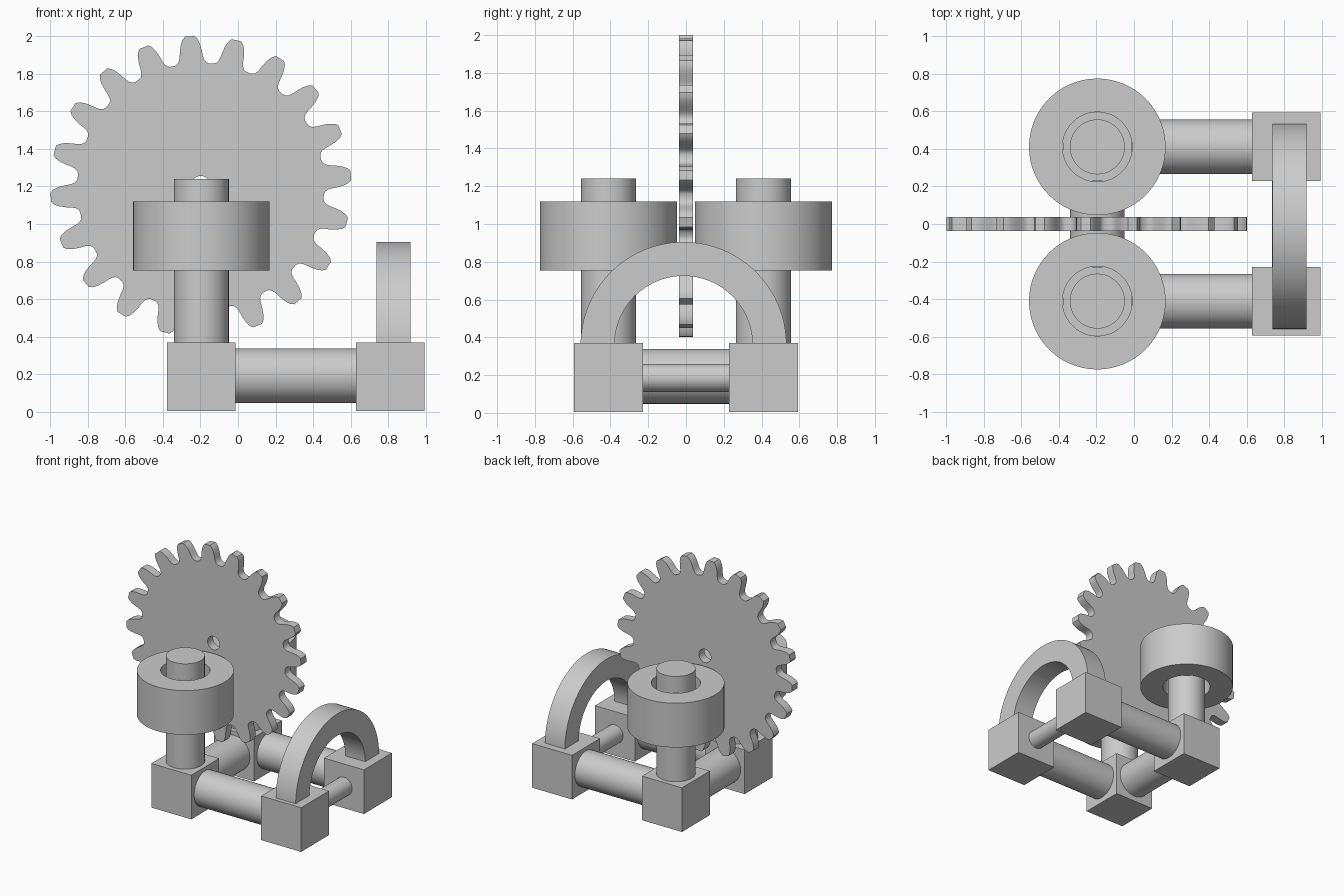
import bpy, bmesh
from math import radians, cos, sin, pi
from mathutils import Matrix, Vector

if "Cube" in bpy.data.objects:
    bpy.data.objects.remove(bpy.data.objects["Cube"])

X0, X1 = -0.195, 0.81      # column and arch positions along x
Y = 0.41                   # side offset
HZ = 0.187                 # block centre height


def finish(bm, name, smooth=True):
    bmesh.ops.recalc_face_normals(bm, faces=bm.faces)
    me = bpy.data.meshes.new(name)
    bm.to_mesh(me)
    bm.free()
    ob = bpy.data.objects.new(name, me)
    bpy.context.collection.objects.link(ob)
    if smooth:
        bpy.ops.object.select_all(action='DESELECT')
        ob.select_set(True)
        bpy.context.view_layer.objects.active = ob
        bpy.ops.object.shade_smooth_by_angle(angle=radians(30))
    return ob


def box(name, centre, size):
    bm = bmesh.new()
    bmesh.ops.create_cube(bm, size=size, matrix=Matrix.Translation(centre))
    return finish(bm, name, False)


def rod(name, a, b, r):
    a, b = Vector(a), Vector(b)
    rot = (b - a).to_track_quat('Z', 'Y').to_matrix().to_4x4()
    bm = bmesh.new()
    bmesh.ops.create_cone(bm, cap_ends=True, segments=64, radius1=r, radius2=r,
                          depth=(b - a).length,
                          matrix=Matrix.Translation((a + b) / 2) @ rot)
    return finish(bm, name)


def band(name, outer, inner, place, closed=True):
    """Flat band between two polar profiles [(r, angle)], given thickness by place(u, v, side)."""
    bm = bmesh.new()
    rows = [[bm.verts.new(place(r * cos(t), r * sin(t), s)) for r, t in loop]
            for loop, s in ((outer, -1), (outer, 1), (inner, 1), (inner, -1))]
    n = len(outer)
    for k in range(4):
        p, q = rows[k], rows[(k + 1) % 4]
        for i in range(n if closed else n - 1):
            j = (i + 1) % n
            bm.faces.new((p[i], p[j], q[j], q[i]))
    if not closed:
        for i in (0, n - 1):
            bm.faces.new([row[i] for row in rows])
    return finish(bm, name)


def arc(r, n, sweep=2 * pi, closed=True):
    return [(r, sweep * i / (n if closed else n - 1)) for i in range(n)]


for side, sy in (("front", -1), ("back", 1)):
    y = sy * Y
    # corner blocks and long rail
    box(f"{side}_left_block", (X0, y, HZ), 0.365)
    box(f"{side}_right_block", (X1, y, HZ), 0.365)
    rod(f"{side}_rail", (X0 + 0.17, y, 0.193), (X1 - 0.17, y, 0.193), 0.145)
    # column with loose collar
    rod(f"{side}_column", (X0, y, 0.36), (X0, y, 1.24), 0.146)
    band(f"{side}_collar", arc(0.363, 96), arc(0.185, 96),
         lambda u, v, s: (X0 + u, y + v, 0.937 + s * 0.183))

# cross rods
rod("left_cross_rod", (X0, -0.24, 0.193), (X0, 0.24, 0.193), 0.145)
rod("right_cross_rod", (X1, -0.24, 0.185), (X1, 0.24, 0.185), 0.075)

# half-ring arch
band("arch", arc(0.545, 65, pi, False), arc(0.365, 65, pi, False),
     lambda u, v, s: (0.827 + s * 0.091, u - 0.013, v + 0.36), closed=False)

# gear: half tooth profile (radius, degrees from tooth centre)
half = [(0.80, 1.8), (0.785, 2.9), (0.757, 3.9), (0.725, 4.6), (0.695, 5.1),
        (0.675, 5.7), (0.662, 6.6), (0.656, 7.8)]
tooth = [(r, -a) for r, a in reversed(half)] + half
gear = [(r, radians(4.2 + 18 * k + a)) for k in range(20) for r, a in tooth]
band("gear", gear, [(0.055, t) for _, t in gear],
     lambda u, v, s: (X0 - 0.003 + u, s * 0.036, 1.2 + v))
